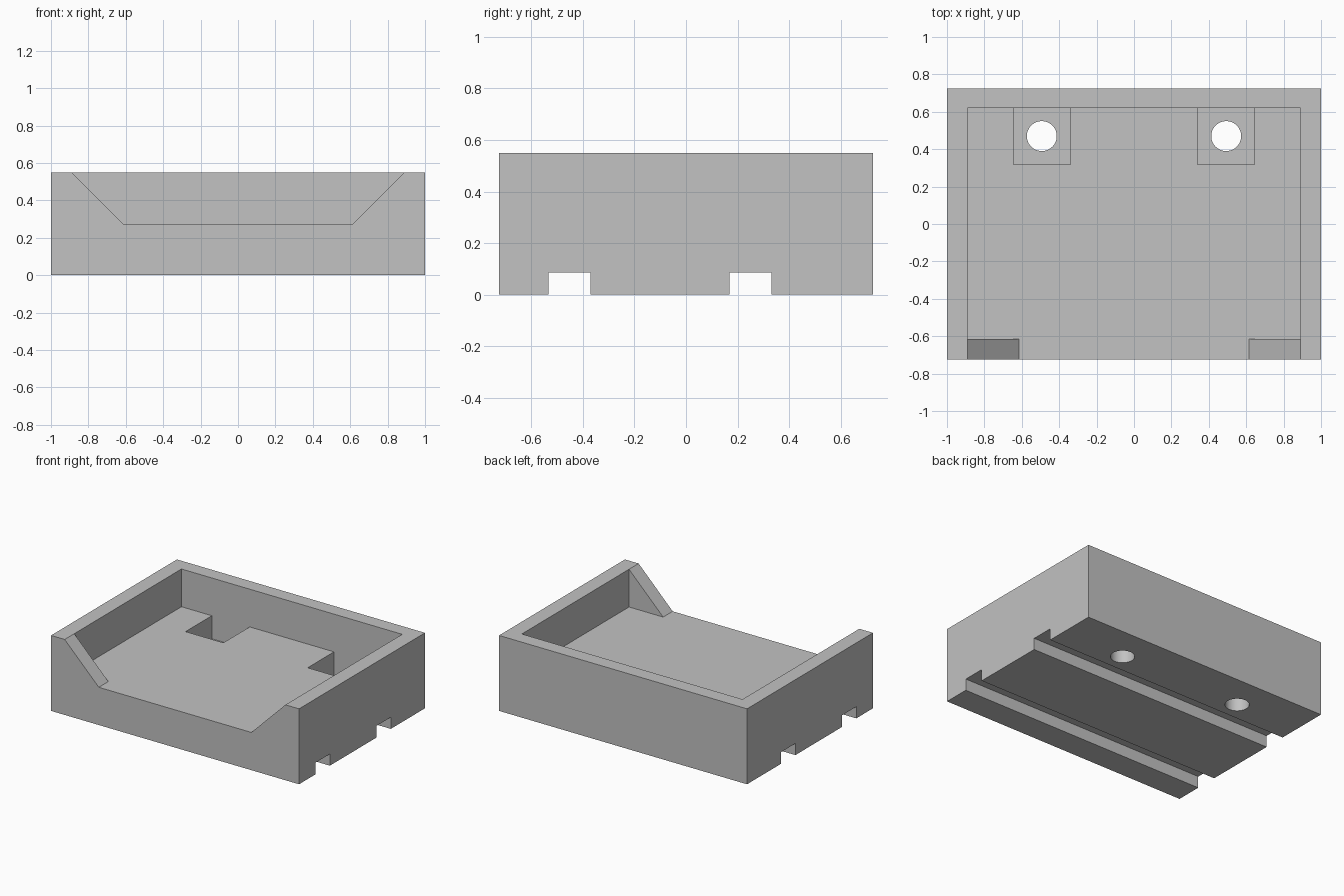
import bpy
import bmesh
from math import radians
from mathutils import Matrix, Vector

cube = bpy.data.objects.get("Cube")
if cube:
    bpy.data.objects.remove(cube, do_unlink=True)

W, D, H = 1.0, 0.725, 0.55       # half width, half depth, height
INNER_X, INNER_Y = 0.89, 0.62    # inside faces of the walls
FLOOR = 0.275

grey = bpy.data.materials.new("plain grey")
grey.use_nodes = True
grey.diffuse_color = (0.54, 0.54, 0.54, 1)
grey.node_tree.nodes["Principled BSDF"].inputs["Base Color"].default_value = grey.diffuse_color


def finish(name, bm):
    bmesh.ops.recalc_face_normals(bm, faces=bm.faces)
    mesh = bpy.data.meshes.new(name)
    bm.to_mesh(mesh)
    bm.free()
    mesh.materials.append(grey)
    obj = bpy.data.objects.new(name, mesh)
    bpy.context.collection.objects.link(obj)
    return obj


def box(name, x, y, z):
    """Box spanning the given (low, high) ranges."""
    spans = (x, y, z)
    centre = Vector([(a + b) / 2 for a, b in spans])
    size = [b - a for a, b in spans]
    bm = bmesh.new()
    bmesh.ops.create_cube(bm, size=1, matrix=Matrix.Translation(centre) @ Matrix.Diagonal((*size, 1)))
    return finish(name, bm)


def front_prism(name, profile, y0, y1):
    """Extrude an x-z profile along y."""
    bm = bmesh.new()
    face = bm.faces.new([bm.verts.new((x, y0, z)) for x, z in profile])
    new = bmesh.ops.extrude_face_region(bm, geom=[face])["geom"]
    bmesh.ops.translate(bm, vec=(0, y1 - y0, 0), verts=[v for v in new if isinstance(v, bmesh.types.BMVert)])
    return finish(name, bm)


def cylinder(name, x, y, radius):
    bm = bmesh.new()
    bmesh.ops.create_cone(bm, cap_ends=True, segments=64, radius1=radius, radius2=radius,
                          depth=1, matrix=Matrix.Translation((x, y, 0)))
    return finish(name, bm)


# Solid block
tray = box("tray", (-W, W), (-D, D), (0, H))

# Main recess and sloped front opening
cutters = [box("recess_cutter", (-INNER_X, INNER_X), (-0.615, INNER_Y), (FLOOR, H + 0.1))]
low, top = INNER_X - (H - FLOOR), INNER_X + 0.1
opening = [(-low, FLOOR), (low, FLOOR), (top, H + 0.1), (-top, H + 0.1)]
cutters.append(front_prism("opening_cutter", opening, -D - 0.1, -0.5))

# Square pockets with round through holes
for side, s in (("right", -1), ("left", 1)):
    cutters.append(box(side + "_pocket_cutter", sorted((s * 0.34, s * 0.645)), (0.317, INNER_Y), (0.107, 0.4)))
    cutters.append(cylinder(side + "_hole_cutter", s * 0.493, 0.47, 0.08))

# Channels across the underside
for name, y in (("front", (-0.533, -0.37)), ("back", (0.168, 0.332))):
    cutters.append(box(name + "_channel_cutter", (-W - 0.1, W + 0.1), y, (-0.1, 0.085)))

for cutter in cutters:
    cutter.hide_render = True
    mod = tray.modifiers.new(cutter.name, "BOOLEAN")
    mod.operation = "DIFFERENCE"
    mod.solver = "EXACT"
    mod.object = cutter

# Bake the cuts, then discard the cutters
bpy.context.view_layer.update()
tray_eval = tray.evaluated_get(bpy.context.evaluated_depsgraph_get())
baked = bpy.data.meshes.new_from_object(tray_eval)
tray.modifiers.clear()
tray.data = baked
for cutter in cutters:
    bpy.data.objects.remove(cutter, do_unlink=True)

# Smooth hole walls, crisp edges elsewhere
bpy.ops.object.select_all(action="DESELECT")
tray.select_set(True)
bpy.context.view_layer.objects.active = tray
bpy.ops.object.shade_smooth_by_angle(angle=radians(30))
